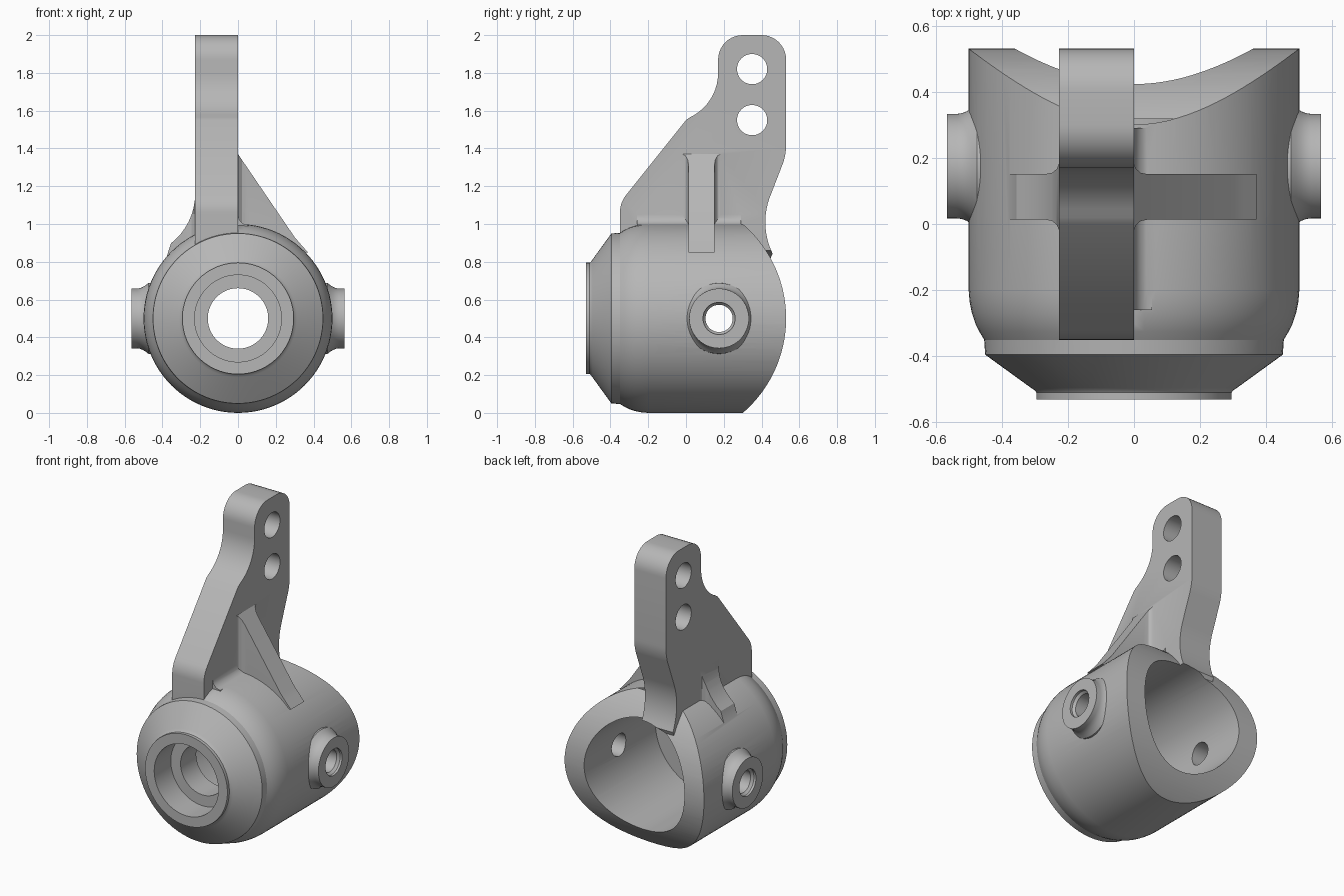
import bpy, bmesh, math
from mathutils import Vector

if "Cube" in bpy.data.objects:
    bpy.data.objects.remove(bpy.data.objects["Cube"], do_unlink=True)

grey = bpy.data.materials.new("plain_grey")
grey.use_nodes = True
colour = (0.47, 0.47, 0.47, 1)
grey.diffuse_color = colour
grey.node_tree.nodes["Principled BSDF"].inputs["Base Color"].default_value = colour

HUB_Z = 0.5
PIN_Y = 0.175


def finish(name, bm):
    bmesh.ops.recalc_face_normals(bm, faces=bm.faces)
    mesh = bpy.data.meshes.new(name)
    bm.to_mesh(mesh)
    bm.free()
    mesh.materials.append(grey)
    obj = bpy.data.objects.new(name, mesh)
    bpy.context.collection.objects.link(obj)
    return obj


def place(axis, along, a, b):
    return {"x": Vector((along, a, b)), "y": Vector((a, along, b)),
            "z": Vector((a, b, along))}[axis]


def skin(name, rings):
    """Join rings of points into a closed solid."""
    bm = bmesh.new()
    loops = [[bm.verts.new(p) for p in ring] for ring in rings]
    n = len(loops[0])
    for r0, r1 in zip(loops, loops[1:]):
        for i in range(n):
            j = (i + 1) % n
            bm.faces.new((r0[i], r0[j], r1[j], r1[i]))
    bm.faces.new(loops[0])
    bm.faces.new(loops[-1])
    return finish(name, bm)


def prism(name, axis, outline, lo, hi):
    return skin(name, [[place(axis, s, a, b) for a, b in outline] for s in (lo, hi)])


def lathe(name, axis, profile, centre, n=96):
    turn = [math.tau * i / n for i in range(n)]
    return skin(name, [[place(axis, s, centre[0] + r * math.cos(t), centre[1] + r * math.sin(t))
                        for t in turn] for s, r in profile])


def combine(target, tool, operation):
    mod = target.modifiers.new(operation.lower(), "BOOLEAN")
    mod.operation, mod.object, mod.solver = operation, tool, "EXACT"
    bpy.context.view_layer.objects.active = target
    bpy.ops.object.modifier_apply(modifier=mod.name)
    bpy.data.objects.remove(tool, do_unlink=True)


def arc(cx, cy, r, start, end, steps=10):
    angles = [math.radians(start + (end - start) * i / steps) for i in range(steps + 1)]
    return [(cx + r * math.cos(a), cy + r * math.sin(a)) for a in angles]


# Hub: turned shell with a coned nose, trimmed by a curved rear
hub = lathe("hub_carrier", "y", [
    (-0.53, 0.295), (-0.51, 0.295), (-0.503, 0.3), (-0.495, 0.312), (-0.395, 0.45),
    (-0.35, 0.453), (-0.325, 0.468), (-0.3, 0.48), (-0.27, 0.49), (-0.235, 0.497),
    (-0.2, 0.5), (0.6, 0.5)], (0, HUB_Z))
combine(hub, lathe("rear_trim", "x", [(-1, 0.66), (1, 0.66)], (-0.13, HUB_Z), 160), "INTERSECT")

# Side bosses with flared roots
for side in (-1, 1):
    boss = lathe("side_boss", "x", [(side * s, r) for s, r in (
        (0.565, 0.158), (0.535, 0.158), (0.52, 0.16), (0.505, 0.166),
        (0.49, 0.175), (0.475, 0.187), (0.4, 0.19))], (PIN_Y, HUB_Z), 64)
    combine(hub, boss, "UNION")

# Upright lever arm
lever_outline = (
    [(-0.35, 0.8), (-0.35, 1.06)] + arc(-0.2, 1.06, 0.15, 175, 142, 6)
    + [(0, 1.55)] + arc(-0.09, 1.8, 0.26, -65, 0)
    + arc(0.3, 1.87, 0.13, 180, 90) + arc(0.4, 1.87, 0.13, 90, 0)
    + arc(0.23, 1.42, 0.3, 0, -19, 6)
    + arc(0.8, 1.01, 0.38, 161, 206) + [(0.44, 0.8)])
combine(hub, prism("lever_arm", "x", lever_outline, -0.227, 0), "UNION")

# Rounded corner where the lever meets the hub
fillet = [(-0.05, 0.9), (-0.05, 1.05)] + arc(0.055, 1.05, 0.055, 180, 270, 6) + [(0.055, 0.9)]
combine(hub, prism("lever_fillet", "y", fillet, -0.26, 0.29), "UNION")


# Ribs on both sides of the lever, flared where they touch it
def rib(name, wall, side, slope):
    half = [(-0.05, 0.1), (0, 0.1), (0.006, 0.085), (0.02, 0.073), (0.04, 0.069), (0.5, 0.069)]
    plan = [(wall + side * d, 0.082 - w) for d, w in half]
    plan += [(wall + side * d, 0.082 + w) for d, w in reversed(half)]
    web = prism(name, "z", plan, 0.75, 1.5)
    combine(web, prism("rib_slope", "y", slope, -0.3, 0.5), "INTERSECT")
    combine(hub, web, "UNION")


rib("long_rib", 0, 1, [(-0.04, 0.85), (-0.04, 1.37), (0, 1.37), (0.3, 0.93),
                       (0.33, 0.895), (0.37, 0.85)])
rib("short_rib", -0.227, -1, [(-0.2, 0.82), (-0.2, 1.17), (-0.227, 1.17)]
    + arc(-0.56, 1.16, 0.333, 0, -52, 8) + [(-0.38, 0.82)])

# Stepped bore through the hub
combine(hub, lathe("bore", "y", [
    (-0.7, 0.23), (-0.36, 0.23), (-0.36, 0.16), (-0.2, 0.16), (-0.2, 0.36), (0.8, 0.36)],
    (0, HUB_Z)), "DIFFERENCE")

# Countersunk cross hole through both bosses
combine(hub, lathe("cross_hole", "x", [
    (-0.7, 0.085), (-0.55, 0.085), (-0.535, 0.072), (0.535, 0.072), (0.55, 0.085), (0.7, 0.085)],
    (PIN_Y, HUB_Z), 48), "DIFFERENCE")

# Two link holes near the top of the lever
for z in (1.55, 1.82):
    combine(hub, lathe("link_hole", "x", [(-0.5, 0.08), (0.5, 0.08)], (0.35, z), 48), "DIFFERENCE")

bpy.ops.object.select_all(action="DESELECT")
hub.select_set(True)
bpy.context.view_layer.objects.active = hub
bpy.ops.object.shade_smooth_by_angle(angle=math.radians(25))
